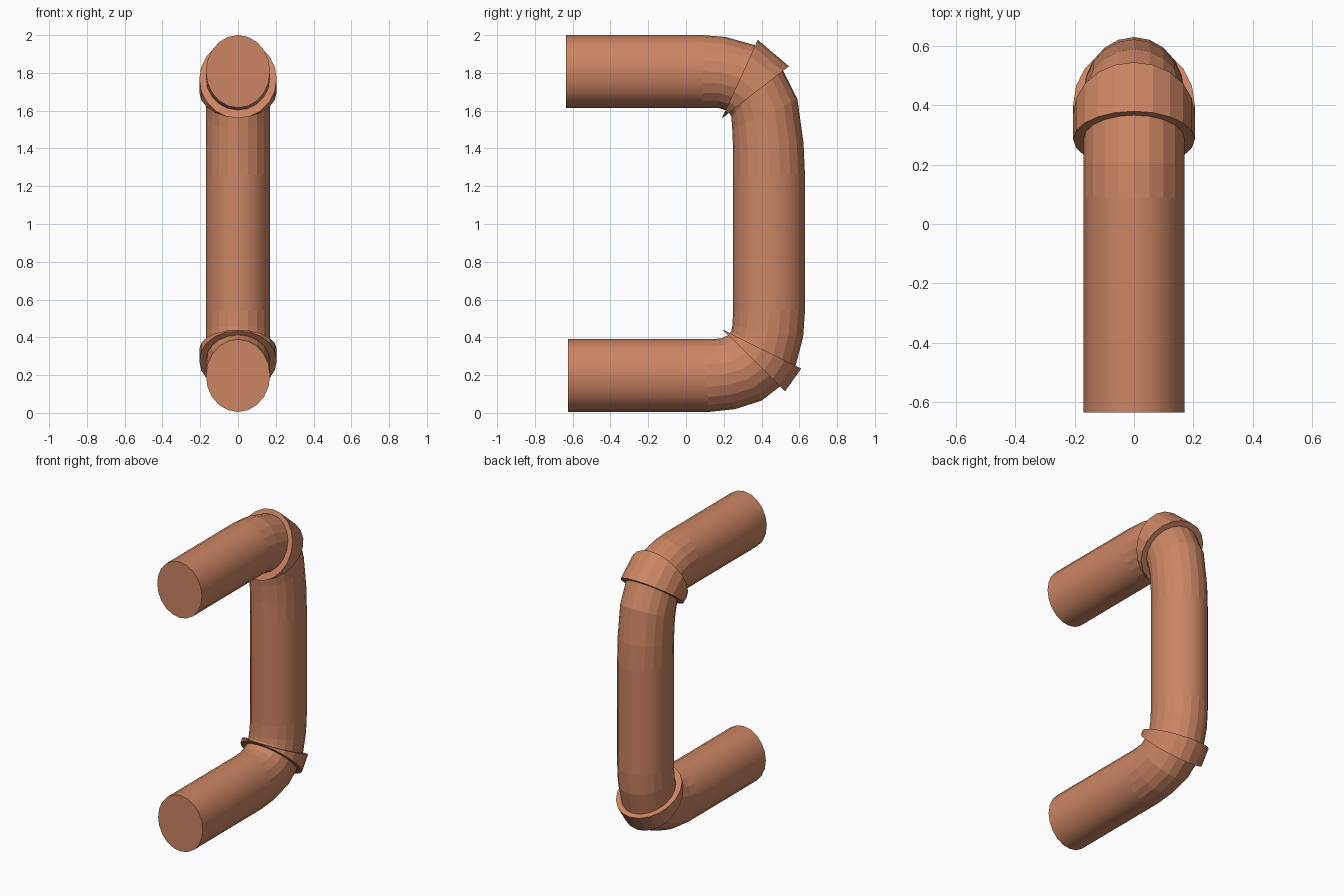
import bpy, bmesh, math
from mathutils import Vector

if "Cube" in bpy.data.objects:
    bpy.data.objects.remove(bpy.data.objects["Cube"])

SIDES = 20
copper = bpy.data.materials.new("copper")
copper.diffuse_color = (0.60, 0.235, 0.127, 1)
copper.use_nodes = True
copper.node_tree.nodes["Principled BSDF"].inputs["Base Color"].default_value = copper.diffuse_color


def ring_loft(name, rings, half_x, smooth_spans=()):
    """Loft elliptical rings, each given by its outer and inner (y, z) points."""
    bm = bmesh.new()
    loops = []
    for oy, oz, iy, iz in rings:
        outer, inner = Vector((0, oy, oz)), Vector((0, iy, iz))
        mid, arm = (outer + inner) / 2, (outer - inner) / 2
        loop = []
        for k in range(SIDES):
            a = 2 * math.pi * k / SIDES
            loop.append(bm.verts.new(mid + arm * math.cos(a)
                                     + Vector((half_x * math.sin(a), 0, 0))))
        loops.append(loop)
    for i in range(len(loops) - 1):
        for k in range(SIDES):
            n = (k + 1) % SIDES
            f = bm.faces.new((loops[i][k], loops[i][n], loops[i + 1][n], loops[i + 1][k]))
            f.smooth = i in smooth_spans
    bm.faces.new(loops[0])
    bm.faces.new(loops[-1])
    bmesh.ops.recalc_face_normals(bm, faces=bm.faces)
    for e in bm.edges:  # crisp rims at the end caps
        if any(len(f.verts) > 4 for f in e.link_faces):
            e.smooth = False
    mesh = bpy.data.meshes.new(name)
    bm.to_mesh(mesh)
    bm.free()
    mesh.materials.append(copper)
    obj = bpy.data.objects.new(name, mesh)
    bpy.context.collection.objects.link(obj)
    return obj


# Bent pipe: top arm, upper bend, upright, lower bend, bottom arm
pipe = [
    (-.635, 2.0, -.635, 1.615), (.09, 2.0, .09, 1.615),
    (.21, 1.99, .17, 1.615), (.37, 1.945, .22, 1.60),
    (.50, 1.84, .24, 1.57), (.59, 1.66, .245, 1.50),
    (.622, 1.43, .25, 1.38), (.63, 1.26, .25, 1.26),
    (.63, .54, .25, .54), (.62, .40, .245, .46),
    (.58, .25, .24, .43), (.51, .15, .22, .41),
    (.40, .065, .19, .395), (.26, .02, .14, .39),
    (.12, .005, .10, .39), (-.625, .005, -.625, .39),
]
ring_loft("bent_pipe", pipe, 0.17, smooth_spans=(0, 7, 14))

# Wedge-shaped collars around the bends
ring_loft("upper_collar", [(.38, 1.975, .19, 1.56), (.545, 1.835, .195, 1.563)], 0.205)
ring_loft("lower_collar", [(.61, .235, .195, .44), (.525, .115, .198, .436)], 0.205)
